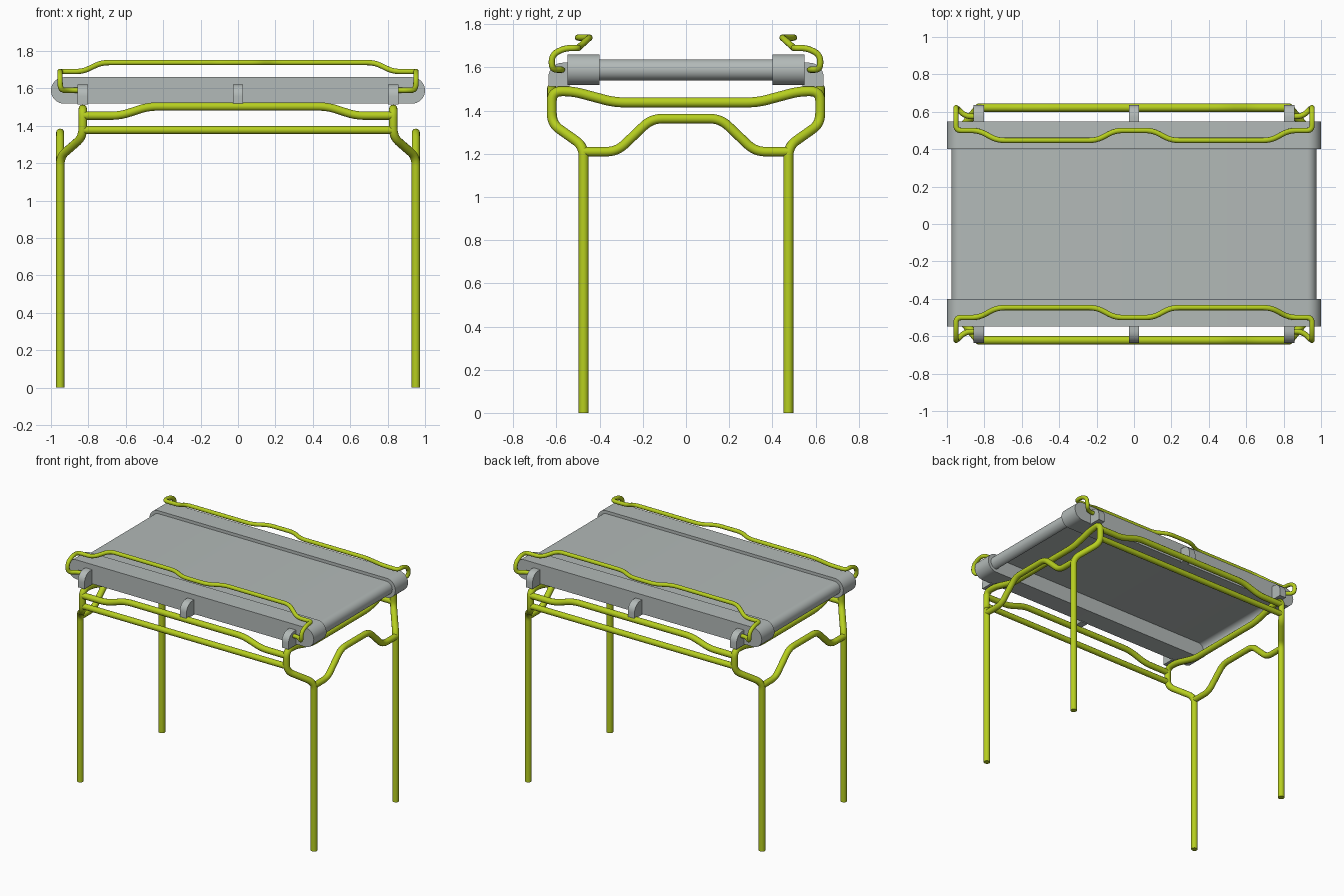
import bpy, bmesh, math
from mathutils import Vector

if "Cube" in bpy.data.objects:
    bpy.data.objects.remove(bpy.data.objects["Cube"])


def material(name, rgb):
    m = bpy.data.materials.new(name)
    m.diffuse_color = (*rgb, 1)
    m.use_nodes = True
    m.node_tree.nodes["Principled BSDF"].inputs["Base Color"].default_value = m.diffuse_color
    return m


GREEN = material("lime_green", (0.47, 0.62, 0.014))
GREY = material("light_grey", (0.45, 0.49, 0.48))


def add_object(name, mesh, mat, angle=35):
    ob = bpy.data.objects.new(name, mesh)
    bpy.context.collection.objects.link(ob)
    mesh.materials.clear()
    mesh.materials.append(mat)
    bpy.ops.object.select_all(action='DESELECT')
    ob.select_set(True)
    bpy.context.view_layer.objects.active = ob
    bpy.ops.object.shade_smooth_by_angle(angle=math.radians(angle))
    return ob


def rounded(points, radius, steps=6):
    """Path with every corner replaced by a smooth bend."""
    pts = [Vector(p) for p in points]
    out = [pts[0]]
    for a, b, c in zip(pts, pts[1:], pts[2:]):
        u, v = a - b, c - b
        d = min(radius, 0.48 * u.length, 0.48 * v.length)
        p, q = b + u.normalized() * d, b + v.normalized() * d
        for i in range(steps + 1):
            t = i / steps
            out.append(p * (1 - t) ** 2 + b * 2 * t * (1 - t) + q * t * t)
    return out + [pts[-1]]


def tube(name, points, radius, bend=0.05):
    path = rounded(points, bend)
    cu = bpy.data.curves.new(name + "_path", 'CURVE')
    cu.dimensions = '3D'
    cu.bevel_depth = radius
    cu.bevel_resolution = 4
    cu.use_fill_caps = True
    sp = cu.splines.new('POLY')
    sp.points.add(len(path) - 1)
    for s, p in zip(sp.points, path):
        s.co = (*p, 1)
    tmp = bpy.data.objects.new(name + "_path", cu)
    bpy.context.collection.objects.link(tmp)
    dg = bpy.context.evaluated_depsgraph_get()
    mesh = bpy.data.meshes.new_from_object(tmp.evaluated_get(dg))
    bpy.data.objects.remove(tmp)
    return add_object(name, mesh, GREEN, 50)


def prism(name, profile, place, lo, hi):
    """Extrude a 2D profile; place(a, b, depth) gives the 3D point."""
    bm = bmesh.new()
    ends = [[bm.verts.new(place(a, b, d)) for a, b in profile] for d in (lo, hi)]
    n = len(profile)
    bm.faces.new(ends[0])
    bm.faces.new(ends[1])
    for i in range(n):
        j = (i + 1) % n
        bm.faces.new((ends[0][i], ends[0][j], ends[1][j], ends[1][i]))
    bmesh.ops.recalc_face_normals(bm, faces=bm.faces)
    mesh = bpy.data.meshes.new(name)
    bm.to_mesh(mesh)
    bm.free()
    return add_object(name, mesh, GREY)


def mirrored_x(half):
    """Complete a path drawn from +x to the middle."""
    return half + [(-x, y, z) for x, y, z in reversed(half)]


def mirrored_y(half):
    return half + [(x, -y, z) for x, y, z in reversed(half)]


def arc(cx, cz, r, a0, a1, n=16):
    return [(cx + r * math.cos(math.radians(a0 + (a1 - a0) * i / n)),
             cz + r * math.sin(math.radians(a0 + (a1 - a0) * i / n))) for i in range(n + 1)]


AXIS_Z = 1.589
along_y = lambda a, b, d: (a, d, b)

# conveyor belt: thin sheet wrapped over both rounded ends, open underneath
outer = arc(0.926, AXIS_Z, 0.049, -90, 90) + arc(-0.926, AXIS_Z, 0.049, 90, 270)
inner = arc(-0.926, AXIS_Z, 0.044, 270, 90) + arc(0.926, AXIS_Z, 0.044, 90, -90)
prism("belt", outer + inner, along_y, -0.405, 0.405)

for s, side in ((-1, "front"), (1, "back")):
    # side rail with round ends
    rail = arc(0.929, AXIS_Z, 0.071, -90, 90) + arc(-0.929, AXIS_Z, 0.071, 90, 270)
    prism(side + "_rail", rail, along_y, s * 0.40, s * 0.548)

    # three rounded brackets on the outer face
    shape = [(0.54, 1.513), (0.637, 1.513)] + arc(0.572, 1.557, 0.065, 0, 90, 8) + [(0.54, 1.622)]
    for x, pos in ((-0.83, "left"), (0, "middle"), (0.83, "right")):
        prism(f"{side}_{pos}_bracket", shape,
              lambda a, b, d: (d, s * a, b), x - 0.027, x + 0.027)

    # guide tube above the belt
    guide = [(0.83, 0.575, 1.59), (0.90, 0.575, 1.59), (0.95, 0.622, 1.59),
             (0.952, 0.622, 1.66), (0.952, 0.56, 1.69), (0.952, 0.50, 1.69),
             (0.83, 0.50, 1.69), (0.73, 0.447, 1.738), (0.20, 0.447, 1.738),
             (0.10, 0.50, 1.738)]
    tube(side + "_guide", mirrored_x([(x, s * y, z) for x, y, z in guide]), 0.0145, 0.04)

    # long stretchers: one straight, one stepped
    tube(side + "_lower_stretcher", [(-0.83, s * 0.622, 1.377), (0.83, s * 0.622, 1.377)], 0.021)
    tube(side + "_upper_stretcher", mirrored_x([(0.83, s * 0.622, 1.454),
         (0.63, s * 0.622, 1.454), (0.48, s * 0.622, 1.503)]), 0.022)

for s, side in ((-1, "left"), (1, "right")):
    # pair of legs bent into an upper crossbar
    legs = [(0.951, 0.474, 0), (0.951, 0.474, 1.235), (0.83, 0.622, 1.34),
            (0.83, 0.622, 1.49), (0.83, 0.525, 1.49), (0.83, 0.33, 1.438)]
    tube(side + "_legs", mirrored_y([(s * x, y, z) for x, y, z in legs]), 0.023)

    # arched end crossbar between the legs
    arch = [(0.951, 0.474, 1.21), (0.951, 0.32, 1.21), (0.951, 0.16, 1.363)]
    tube(side + "_arch_crossbar", mirrored_y([(s * x, y, z) for x, y, z in arch]), 0.022)
